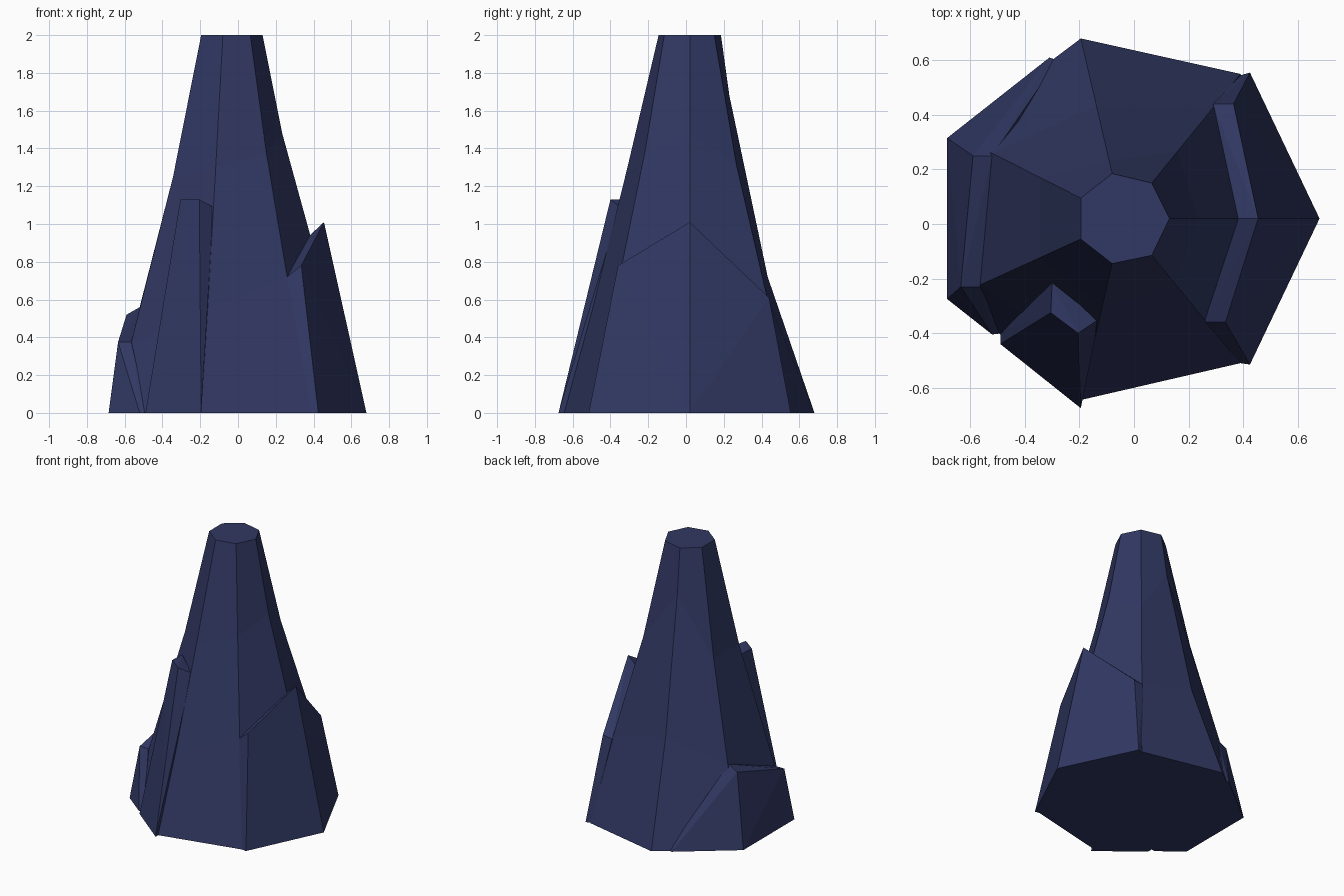
import bpy
import bmesh
from mathutils import Vector

default_cube = bpy.data.objects.get("Cube")
if default_cube:
    bpy.data.objects.remove(default_cube, do_unlink=True)

HEIGHT = 2

# One flat rock colour
rock_material = bpy.data.materials.new("dark_blue_rock")
rock_colour = (.031, .040, .125, 1)
rock_material.use_nodes = True
rock_material.diffuse_color = rock_colour
shader = rock_material.node_tree.nodes["Principled BSDF"]
shader.inputs["Base Color"].default_value = rock_colour
shader.inputs["Roughness"].default_value = .9


def finish_part(name, bm):
    """Turn the bmesh into a flat shaded, coloured object."""
    bmesh.ops.recalc_face_normals(bm, faces=bm.faces[:])
    mesh = bpy.data.meshes.new(name)
    bm.to_mesh(mesh)
    bm.free()
    mesh.materials.append(rock_material)
    part = bpy.data.objects.new(name, mesh)
    bpy.context.collection.objects.link(part)
    return part


def add_slab(name, points):
    """A chiselled slab: the convex hull around its corner points."""
    bm = bmesh.new()
    corners = [bm.verts.new(point) for point in points]
    hull = bmesh.ops.convex_hull(bm, input=corners)
    spare = set(hull["geom_interior"]) | set(hull["geom_unused"])
    spare_verts = [item for item in spare if isinstance(item, bmesh.types.BMVert)]
    bmesh.ops.delete(bm, geom=spare_verts, context="VERTS")
    bmesh.ops.dissolve_limit(bm, angle_limit=.01, verts=bm.verts[:], edges=bm.edges[:])
    return finish_part(name, bm)


def add_spire(name, columns):
    """A tapered core; each corner column flares out at its own two breaks."""
    bm = bmesh.new()
    strips = []
    for top, base, upper_break, lower_break in columns:
        top, base = Vector(top), Vector(base)
        strip = []
        for z, spread in ((HEIGHT, 0), upper_break, lower_break, (0, 1)):
            corner = top.lerp(base, spread)
            strip.append(bm.verts.new((corner.x, corner.y, z)))
        strips.append(strip)
    for index, strip in enumerate(strips):
        following = strips[(index + 1) % len(strips)]
        for level in range(len(strip) - 1):
            bm.faces.new((strip[level], strip[level + 1],
                          following[level + 1], following[level]))
    # Flat cap and underside
    bm.faces.new([strip[0] for strip in strips])
    bm.faces.new([strip[-1] for strip in strips])
    return finish_part(name, bm)


# Seven-sided core: top corner, base corner, then (height, spread) breaks
add_spire("rock_core", [
    ((.13, .02), (.65, .02), (1.48, .2), (.8, .56)),
    ((.065, .15), (.39, .55), (1.32, .29), (.61, .7)),
    ((-.08, .185), (-.195, .68), (1.68, .09), (.72, .5)),
    ((-.195, .095), (-.66, .33), (1.25, .32), (.56, .7)),
    ((-.195, -.055), (-.66, -.267), (1.25, .32), (.375, .795)),
    ((-.08, -.145), (-.195, -.645), (1.3, .33), (.55, .7)),
    ((.065, -.115), (.39, -.51), (1.38, .26), (.72, .6)),
])

# Ridged slab on the +x side
add_slab("left_slab", [
    (.425, .555, 0), (.68, .02, 0), (.425, -.515, 0),
    (.39, .545, 0), (.39, -.51, 0),
    (.455, .02, 1.01), (.335, -.36, .78), (.365, .44, .61),
    (.38, .02, .94), (.26, -.36, .72), (.29, .44, .6),
])

# Low slab on the -x side
add_slab("right_slab", [
    (-.52, -.405, 0), (-.685, -.275, 0), (-.685, .315, 0),
    (-.31, .61, 0), (-.48, -.4, 0), (-.28, .6, 0),
    (-.635, -.23, .375), (-.59, .25, .52),
    (-.52, .25, .56), (-.565, -.23, .375),
])

# Tall narrow slab on the front corner
add_slab("front_slab", [
    (-.49, -.44, 0), (-.195, -.675, 0), (-.195, -.64, 0), (-.49, -.4, 0),
    (-.305, -.325, 1.13), (-.205, -.4, 1.13),
    (-.3, -.215, 1.13), (-.13, -.35, 1.09),
])
